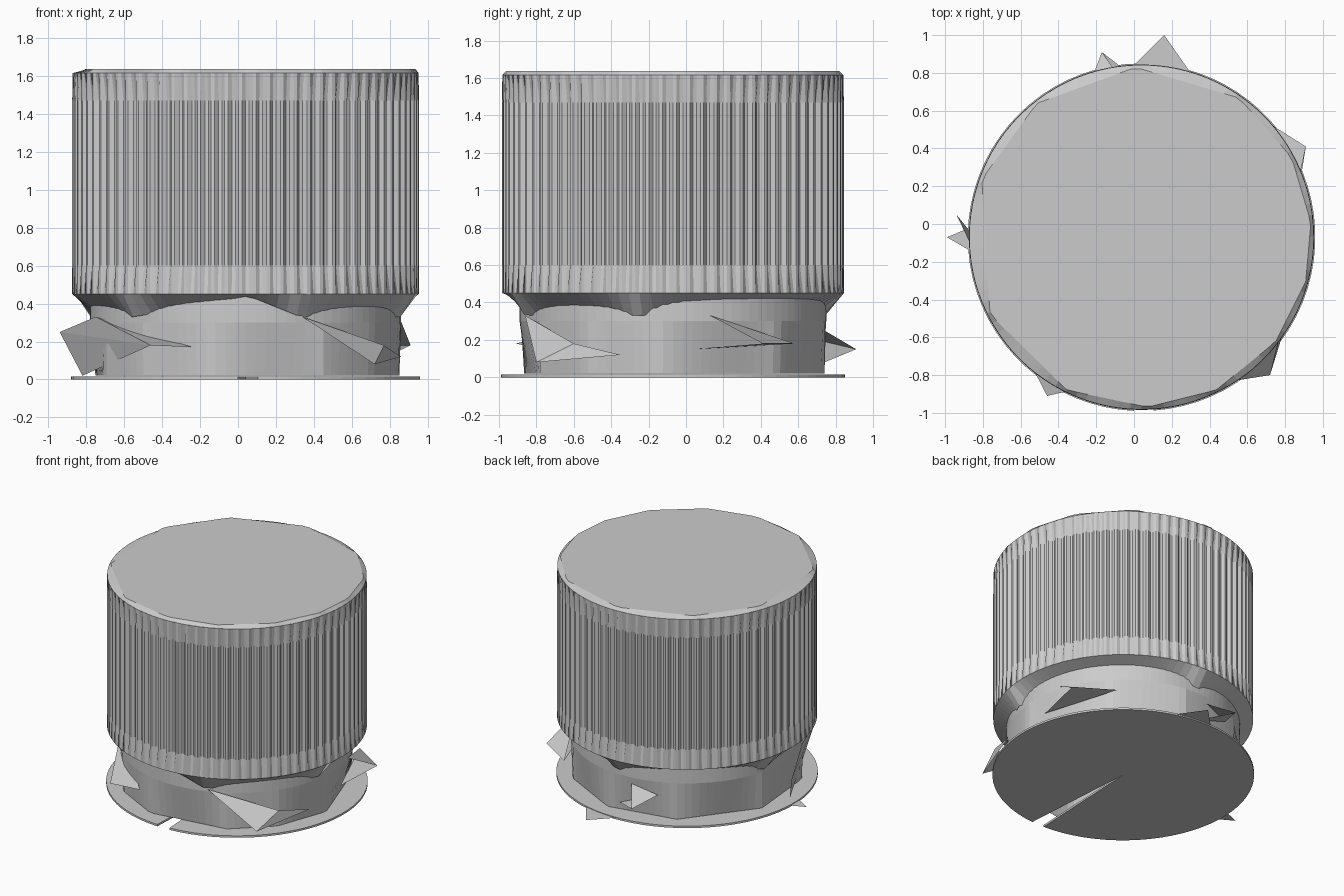
import bpy, bmesh, math

if "Cube" in bpy.data.objects:
    bpy.data.objects.remove(bpy.data.objects["Cube"])

CX, CY = 0.04, -0.07          # axis of the cap
TAU = 2 * math.pi
RIBS = 78


def polar(r, a, z):
    return (CX + r * math.cos(a), CY + r * math.sin(a), z)


def make(name, bm):
    me = bpy.data.meshes.new(name)
    bm.to_mesh(me)
    bm.free()
    ob = bpy.data.objects.new(name, me)
    bpy.context.collection.objects.link(ob)
    return ob


def loft(name, rings, cap_top=False):
    """Skin a stack of equal-length rings, listed bottom to top."""
    bm = bmesh.new()
    rows = [[bm.verts.new(p) for p in ring] for ring in rings]
    n = len(rows[0])
    for lo, hi in zip(rows, rows[1:]):
        for i in range(n):
            j = (i + 1) % n
            bm.faces.new((lo[i], lo[j], hi[j], hi[i]))
    if cap_top:
        bm.faces.new(rows[-1])
    return make(name, bm)


def circle(r, z, n):
    return [polar(r, TAU * i / n, z) for i in range(n)]


def chord_ring(corners, r, n):
    """n points spread along the straight chords between (degrees, z) corners."""
    pts = []
    for i in range(n):
        a = 360 * i / n
        for k, (a0, z0) in enumerate(corners):
            a1, z1 = corners[(k + 1) % len(corners)]
            span = (a1 - a0) % 360
            d = (a - a0) % 360
            if d < span:
                # radius and height where this direction crosses the chord
                h, s = math.radians(span / 2), math.radians(d - span / 2)
                rr = r * math.cos(h) / math.cos(s)
                t = 0.5 + math.tan(s) / (2 * math.tan(h))
                pts.append(polar(rr, math.radians(a), z0 + (z1 - z0) * t))
                break
    return pts


# Ribbed skirt, ribs fading out towards both ends, with shallow top bevel
n = RIBS * 4


def ribbed(z):
    depth = (0.0, 0.0, 0.022, 0.022)
    return [polar(0.914 - depth[i % 4], TAU * i / n, z) for i in range(n)]


loft("ribbed_skirt", [circle(0.914, 0.45, n), ribbed(0.60),
                      ribbed(1.47), circle(0.912, 1.615, n)])

# Many-sided lid plate
corners = [(a, 1.637) for a in (5, 28, 55, 92, 128, 160, 207, 244, 272, 296, 322, 345)]
loft("lid_plate", [circle(0.912, 1.615, 96), chord_ring(corners, 0.90, 96)], True)

# Faceted lip turning in under the skirt
lip = [(88, 0.34), (165, 0.33), (226, 0.33), (271, 0.44), (290, 0.33), (348, 0.33)]
loft("under_lip", [chord_ring(lip, 0.845, 96), circle(0.914, 0.45, 96)])

# Band below the skirt, with flat facets cut into its lower half
foot = [(a, 0.02) for a in (43, 82, 120, 165, 205, 228, 257, 300, 325, 355)]
loft("lower_band", [chord_ring(foot, 0.82, 96), circle(0.82, 0.30, 96),
                    circle(0.82, 0.45, 96)])

# Base disc with a narrow wedge slit at the front
bm = bmesh.new()
a0, a1, m = math.radians(274), math.radians(267.5 + 360), 72
for z in (0.0, 0.015):
    c = bm.verts.new(polar(0.0, 0.0, z))
    rim = [bm.verts.new(polar(0.92, a0 + (a1 - a0) * i / m, z)) for i in range(m + 1)]
    loop = [c] + rim
    if z == 0.0:
        lower = loop
for i in range(m + 2):
    j = (i + 1) % (m + 2)
    bm.faces.new((lower[i], lower[j], loop[j], loop[i]))
for i in range(1, m + 1):
    bm.faces.new((lower[0], lower[i + 1], lower[i]))
    bm.faces.new((loop[0], loop[i], loop[i + 1]))
make("base_disc", bm)

# Torn flaps standing off the band, each a short triangle strip
flaps = {
    "left_flap": [(-.82, -.10, .02), (-.94, .05, .25), (-.46, -.91, .18),
                  (-.75, -.35, .33), (-.24, -.86, .17)],
    "front_right_flap": [(.34, -.86, .33), (.72, -.80, .08), (.77, -.60, .18),
                         (.86, -.35, .12)],
    "right_flap": [(.85, .13, .33), (.64, .58, .18), (.91, .41, .18), (.85, .04, .15)],
    "back_flap": [(-.05, .74, .25), (-.25, .70, .20), (-.17, .91, .15), (.05, .74, .08)],
    "back_base_tab": [(0, .84, .01), (.30, .80, .01), (.16, 1.0, .01)],
    "left_base_tab": [(-.87, -.02, .01), (-.87, -.14, .01), (-.99, -.07, .01)],
}
for name, pts in flaps.items():
    bm = bmesh.new()
    v = [bm.verts.new(p) for p in pts]
    for i in range(len(v) - 2):
        bm.faces.new(v[i:i + 3])
    bmesh.ops.recalc_face_normals(bm, faces=bm.faces)
    make(name, bm)
